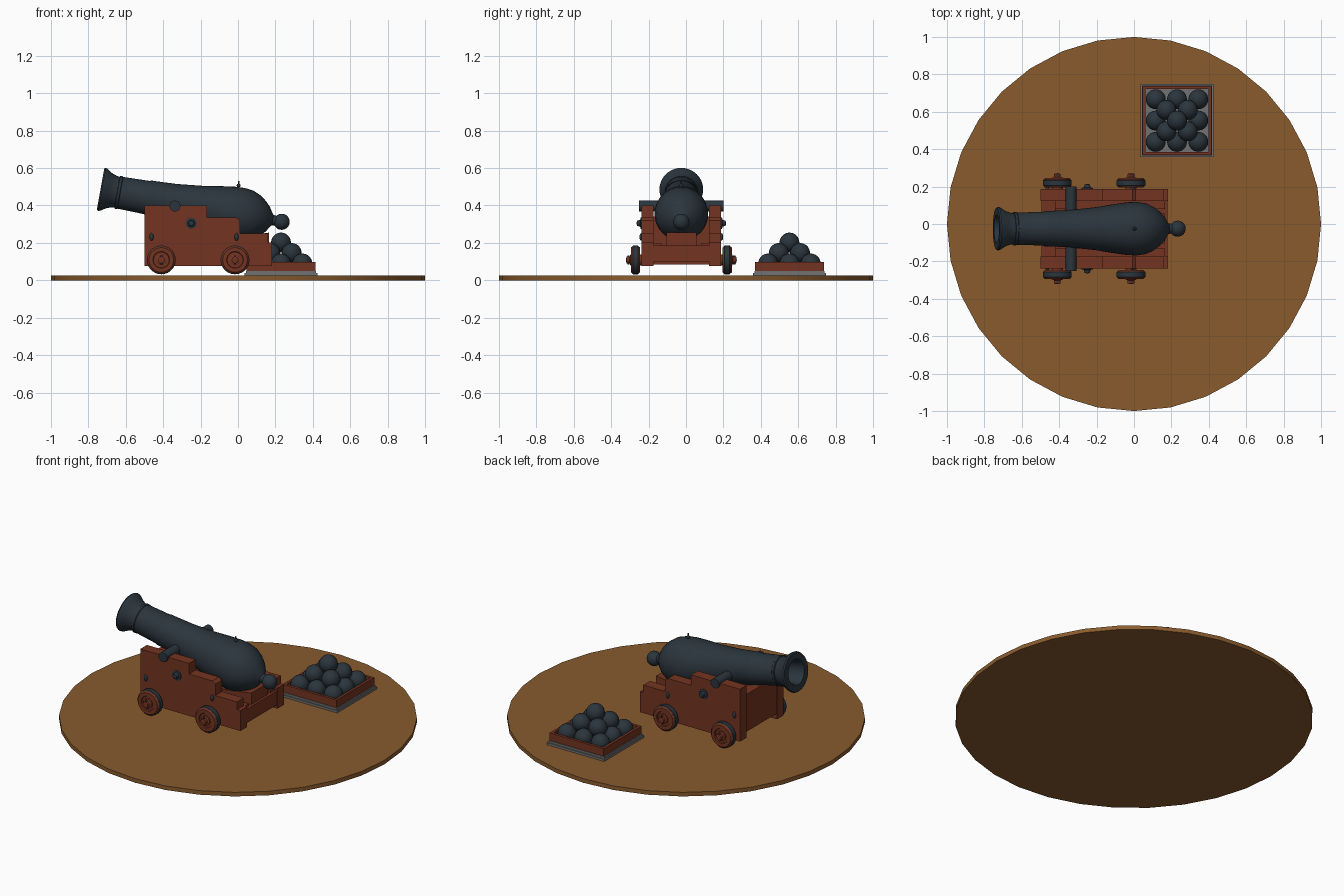
import bpy, bmesh, math
from mathutils import Vector, Matrix

cube = bpy.data.objects.get("Cube")
if cube:
    bpy.data.objects.remove(cube)


def material(name, rgb):
    m = bpy.data.materials.new(name)
    m.use_nodes = True
    m.diffuse_color = (*rgb, 1)
    m.node_tree.nodes["Principled BSDF"].inputs["Base Color"].default_value = (*rgb, 1)
    return m


earth = material("brown earth", (0.25, 0.105, 0.027))
wood = material("red wood", (0.175, 0.034, 0.015))
iron = material("dark iron", (0.024, 0.036, 0.047))
stone = material("grey stone", (0.17, 0.17, 0.17))


def finish(name, bm, mat, smooth=False):
    bmesh.ops.recalc_face_normals(bm, faces=bm.faces)
    mesh = bpy.data.meshes.new(name)
    bm.to_mesh(mesh)
    bm.free()
    mesh.materials.append(mat)
    ob = bpy.data.objects.new(name, mesh)
    bpy.context.collection.objects.link(ob)
    if smooth:
        bpy.ops.object.select_all(action="DESELECT")
        ob.select_set(True)
        bpy.context.view_layer.objects.active = ob
        bpy.ops.object.shade_smooth_by_angle(angle=math.radians(35))
    return ob


def box(name, lo, hi, mat):
    bm = bmesh.new()
    bmesh.ops.create_cube(bm, size=1)
    for v in bm.verts:
        v.co = [l + (c + 0.5) * (h - l) for l, h, c in zip(lo, hi, v.co)]
    return finish(name, bm, mat)


def lathe(name, profile, origin, axis, mat, sides=32):
    """Spin (radius, distance) points around an axis."""
    bm = bmesh.new()
    verts = [bm.verts.new((r, 0, d)) for r, d in profile]
    edges = [bm.edges.new(pair) for pair in zip(verts, verts[1:])]
    bmesh.ops.spin(bm, geom=verts + edges, cent=(0, 0, 0), axis=(0, 0, 1),
                   angle=math.tau, steps=sides)
    bmesh.ops.remove_doubles(bm, verts=bm.verts, dist=0.0002)
    turn = Vector(axis).to_track_quat("Z", "Y").to_matrix().to_4x4()
    bm.transform(Matrix.Translation(origin) @ turn)
    return finish(name, bm, mat, True)


def rod(name, radius, start, end, mat, sides=20):
    axis = Vector(end) - Vector(start)
    return lathe(name, [(0, 0), (radius, 0), (radius, axis.length), (0, axis.length)],
                 start, axis, mat, sides)


def ball(name, radius, centre, mat, scale=(1, 1, 1)):
    bm = bmesh.new()
    bmesh.ops.create_uvsphere(bm, u_segments=24, v_segments=14, radius=radius)
    bm.transform(Matrix.Translation(centre) @ Matrix.Diagonal((*scale, 1)))
    return finish(name, bm, mat, True)


def side_panel(name, outline, y0, y1, mat):
    """Extrude an x-z outline from y0 to y1."""
    bm = bmesh.new()
    face = bm.faces.new([bm.verts.new((x, y0, z)) for x, z in outline])
    out = bmesh.ops.extrude_face_region(bm, geom=[face])
    moved = [g for g in out["geom"] if isinstance(g, bmesh.types.BMVert)]
    bmesh.ops.translate(bm, verts=moved, vec=(0, y1 - y0, 0))
    return finish(name, bm, mat)


# Ground disc
lathe("ground_disc", [(0, 0), (1, 0), (1, 0.025), (0, 0.025)], (0, 0, 0), (0, 0, 1), earth)

# Barrel with hollow bore, breech and knob
MID = -0.025
tilt = math.radians(10.2)
axis = Vector((math.cos(tilt), 0, -math.sin(tilt)))
muzzle = Vector((-0.735, MID, 0.487))
barrel = [(0, 0.4), (0.066, 0.4), (0.066, 0.02), (0.075, 0), (0.112, 0), (0.117, 0.008),
          (0.112, 0.022), (0.096, 0.045), (0.085, 0.075), (0.083, 0.09), (0.089, 0.092),
          (0.089, 0.105), (0.086, 0.108), (0.09, 0.25), (0.094, 0.26), (0.094, 0.275),
          (0.1, 0.4), (0.115, 0.54), (0.13, 0.63), (0.141, 0.71), (0.143, 0.76),
          (0.136, 0.81), (0.118, 0.85), (0.092, 0.885), (0.065, 0.91), (0.04, 0.925),
          (0.028, 0.935), (0.026, 0.95), (0, 0.95)]
lathe("barrel", barrel, muzzle, axis, iron, 40)
ball("breech_knob", 0.043, muzzle + axis * 0.984, iron)
rod("vent_pin", 0.004, (0.003, MID, 0.48), (0.003, MID, 0.53), iron, 8)
ball("vent_bead", 0.01, (0.003, MID, 0.507), iron)
rod("trunnions", 0.029, (-0.337, MID - 0.226, 0.397), (-0.337, MID + 0.226, 0.397), iron)

# Carriage cross pieces
box("front_transom", (-0.495, MID - 0.17, 0.11), (-0.42, MID + 0.17, 0.34), wood)
box("carriage_bed", (-0.43, MID - 0.16, 0.13), (0.13, MID + 0.16, 0.17), wood)
box("rear_beam", (0.08, MID - 0.16, 0.1), (0.18, MID + 0.16, 0.185), wood)
side_panel("quoin", [(-0.04, 0.18), (0.165, 0.18), (0.165, 0.255), (-0.04, 0.225)],
           MID - 0.08, MID + 0.08, wood)

cheek = [(-0.5, 0.077), (0.183, 0.077), (0.183, 0.203), (0.16, 0.203), (0.16, 0.25),
         (0.03, 0.25), (0.005, 0.315), (-0.012, 0.335), (-0.167, 0.335),
         (-0.167, 0.4), (-0.5, 0.4)]
# Straight rear steps
cheek[5:8] = [(0.012, 0.25), (0.012, 0.32), (-0.008, 0.335)]

for side, label in ((1, "left"), (-1, "right")):
    def at(x, out, z):
        return (x, MID + side * out, z)

    # Cheek plank and its inner ledge
    side_panel(label + "_cheek", cheek, MID + side * 0.148, MID + side * 0.213, wood)
    box(label + "_inner_ledge", (-0.42, MID + side * 0.13 - 0.025, 0.15),
        (0.165, MID + side * 0.13 + 0.025, 0.2), wood)

    # Ring bolt and small bolts
    lathe(label + "_ring_bolt", [(0, 0), (0.03, 0), (0.03, 0.008), (0.018, 0.01),
                                 (0.014, 0.026), (0, 0.03)],
          at(-0.25, 0.21, 0.305), (0, side, 0), iron, 20)
    for x in (-0.462, -0.008):
        ball(label + "_small_bolt", 0.012, at(x, 0.213, 0.232), iron, (0.9, 0.9, 1.7))

    # Wheels with iron tyres, hubs and axle ends
    for x, place in ((-0.41, "front_"), (-0.016, "rear_")):
        name = place + label
        lathe(name + "_wheel", [(0, 0.22), (0.066, 0.22), (0.073, 0.228), (0.073, 0.262),
                                (0.066, 0.27), (0.045, 0.27), (0.042, 0.264), (0, 0.264)],
              (x, MID, 0.109), (0, side, 0), wood, 28)
        lathe(name + "_tyre", [(0.07, 0.226), (0.077, 0.232), (0.077, 0.258), (0.07, 0.264)],
              (x, MID, 0.109), (0, side, 0), iron, 28)
        lathe(name + "_hub", [(0, 0.21), (0.03, 0.21), (0.03, 0.272), (0.018, 0.276),
                              (0.018, 0.293), (0, 0.297)],
              (x, MID, 0.109), (0, side, 0), wood, 16)
        rod(name + "_linchpin", 0.006, at(x, 0.283, 0.085), at(x, 0.283, 0.133), iron, 8)

# Axle beams
for x, place in ((-0.41, "front"), (-0.016, "rear")):
    box(place + "_axle", (x - 0.04, MID - 0.16, 0.085), (x + 0.04, MID + 0.16, 0.14), wood)

# Shot tray: stepped stone base and wooden frame
CX, CY = 0.23, 0.553


def tray_box(name, x0, y0, x1, y1, z0, z1, mat):
    return box(name, (CX + x0, CY + y0, z0), (CX + x1, CY + y1, z1), mat)


tray_box("tray_base", -0.195, -0.195, 0.195, 0.195, 0.025, 0.038, stone)
tray_box("tray_plinth", -0.188, -0.188, 0.188, 0.188, 0.038, 0.05, stone)
for s in (-1, 1):
    a, b = sorted((s * 0.168, s * 0.184))
    tray_box("tray_side_rail", a, -0.184, b, 0.184, 0.05, 0.097, wood)
    tray_box("tray_end_rail", -0.168, a, 0.168, b, 0.05, 0.097, wood)

# Pyramid of cannonballs
for level, count in enumerate((3, 2, 1)):
    for i in range(count):
        for j in range(count):
            offset = (count - 1) / 2
            ball("cannonball", 0.053, (CX + (i - offset) * 0.114, CY + (j - offset) * 0.114,
                                       0.09 + level * 0.056), iron)
